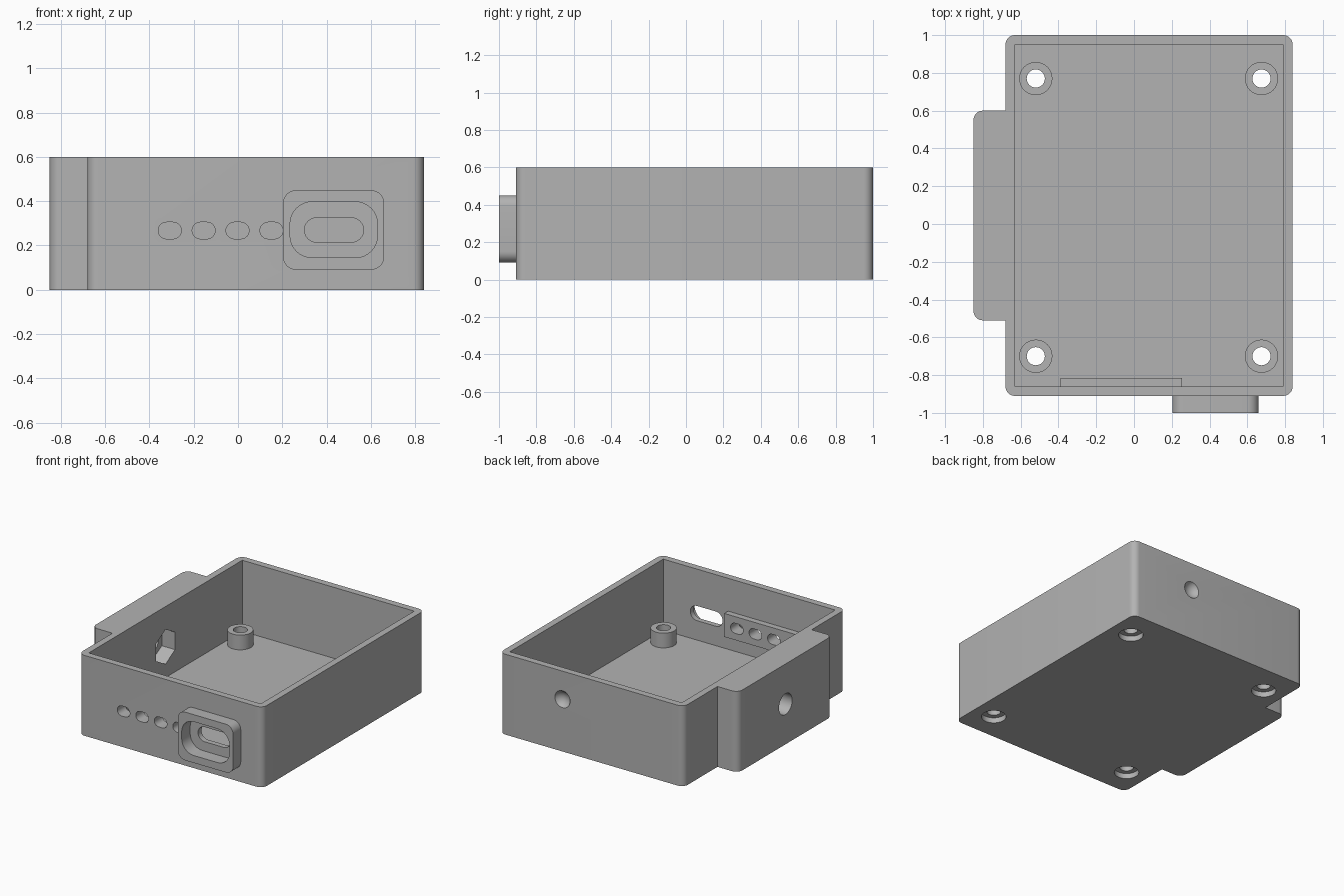
import bpy, bmesh
from math import pi, cos, sin
from mathutils import Vector

if "Cube" in bpy.data.objects:
    bpy.data.objects.remove(bpy.data.objects["Cube"], do_unlink=True)

grey = bpy.data.materials.new("plain_grey")
grey.use_nodes = True
grey.diffuse_color = (0.45, 0.45, 0.45, 1)
grey.node_tree.nodes["Principled BSDF"].inputs["Base Color"].default_value = (0.45, 0.45, 0.45, 1)


def make_object(name, bm):
    bmesh.ops.recalc_face_normals(bm, faces=bm.faces[:])
    mesh = bpy.data.meshes.new(name)
    bm.to_mesh(mesh)
    bm.free()
    mesh.materials.append(grey)
    obj = bpy.data.objects.new(name, mesh)
    bpy.context.collection.objects.link(obj)
    return obj


def rounded_rect(u0, u1, v0, v1, r, steps=8):
    """Outline of a rectangle with round corners."""
    pts = []
    corners = [(u1 - r, v1 - r), (u0 + r, v1 - r), (u0 + r, v0 + r), (u1 - r, v0 + r)]
    for k, (cu, cv) in enumerate(corners):
        for i in range(steps + 1):
            a = (k + i / steps) * pi / 2
            p = Vector((cu + r * cos(a), cv + r * sin(a)))
            if not pts or (p - pts[-1]).length > 1e-4:
                pts.append(p)
    if (pts[0] - pts[-1]).length < 1e-4:
        pts.pop()
    return pts


def polygon(u, v, r, sides=32):
    """Regular outline with one corner pointing up."""
    return [Vector((u + r * sin(2 * pi * i / sides), v + r * cos(2 * pi * i / sides)))
            for i in range(sides)]


def prism(name, outline, axis, start, end):
    """Extrude an outline along an axis from start to end."""
    place = {"X": lambda p, d: (d, p.x, p.y),
             "Y": lambda p, d: (p.x, d, p.y),
             "Z": lambda p, d: (p.x, p.y, d)}[axis]
    bm = bmesh.new()
    low = [bm.verts.new(place(p, start)) for p in outline]
    high = [bm.verts.new(place(p, end)) for p in outline]
    bm.faces.new(low)
    bm.faces.new(high)
    for i in range(len(low)):
        j = (i + 1) % len(low)
        bm.faces.new((low[i], low[j], high[j], high[i]))
    return make_object(name, bm)


def combine(target, tool, operation):
    """Apply a boolean, then discard the tool."""
    mod = target.modifiers.new(tool.name, "BOOLEAN")
    mod.object, mod.operation, mod.solver = tool, operation, "EXACT"
    bpy.context.view_layer.update()
    graph = bpy.context.evaluated_depsgraph_get()
    mesh = bpy.data.meshes.new_from_object(target.evaluated_get(graph))
    target.modifiers.clear()
    target.data = mesh
    bpy.data.objects.remove(tool, do_unlink=True)


def add(tool):
    combine(case, tool, "UNION")


def cut(tool):
    combine(case, tool, "DIFFERENCE")


HEIGHT, FLOOR = 0.6, 0.07
FRONT, FRONT_INNER = -0.91, -0.86

# Outer body with the solid side block, hollowed from the top
case = prism("electronics_case", rounded_rect(-0.68, 0.84, FRONT, 1, 0.05), "Z", 0, HEIGHT)
add(prism("side_block", rounded_rect(-0.85, -0.6, -0.51, 0.6, 0.05), "Z", 0, HEIGHT))
cut(prism("cavity", rounded_rect(-0.63, 0.79, FRONT_INNER, 0.95, 0), "Z", FLOOR, HEIGHT + 0.1))

# Bored standoffs with counterbores underneath
for x in (-0.52, 0.675):
    for y in (-0.70, 0.77):
        add(prism("standoff", polygon(x, y, 0.088), "Z", FLOOR - 0.02, 0.18))
        cut(prism("screw_hole", polygon(x, y, 0.048), "Z", -0.1, 0.3))
        cut(prism("counterbore", polygon(x, y, 0.085), "Z", -0.1, 0.04))

# Indicator plate inside the front wall
add(prism("indicator_plate", rounded_rect(-0.39, 0.255, 0.18, 0.355, 0), "Y", FRONT_INNER - 0.02, -0.815))
for i in range(4):
    x = -0.308 + 0.153 * i
    cut(prism("indicator_hole", rounded_rect(x - 0.052, x + 0.052, 0.23, 0.305, 0.0375), "Y", -1.1, -0.7))

# Connector boss with a recess and a slot through the wall
add(prism("port_boss", rounded_rect(0.203, 0.66, 0.09, 0.45, 0.06), "Y", -1, FRONT + 0.02))
cut(prism("port_recess", rounded_rect(0.235, 0.63, 0.145, 0.397, 0.1), "Y", -1.1, -0.9))
cut(prism("port_slot", rounded_rect(0.3, 0.567, 0.215, 0.325, 0.055), "Y", -1.1, -0.7))

# Bolt hole through the side block with a hexagonal nut pocket inside
cut(prism("bolt_hole", polygon(0.04, 0.3, 0.078), "X", -1, -0.5))
cut(prism("nut_pocket", polygon(0.045, 0.3, 0.13, 6), "X", -0.74, -0.5))

# Shallow round dimple in the back wall
bm = bmesh.new()
bmesh.ops.create_uvsphere(bm, u_segments=24, v_segments=16, radius=0.07)
bmesh.ops.translate(bm, verts=bm.verts[:], vec=(0.32, 1.03, 0.39))
cut(make_object("dimple", bm))

# Smooth the curved walls, keep the edges crisp
bpy.ops.object.select_all(action="DESELECT")
case.select_set(True)
bpy.context.view_layer.objects.active = case
bpy.ops.object.shade_smooth_by_angle(angle=pi / 6)
